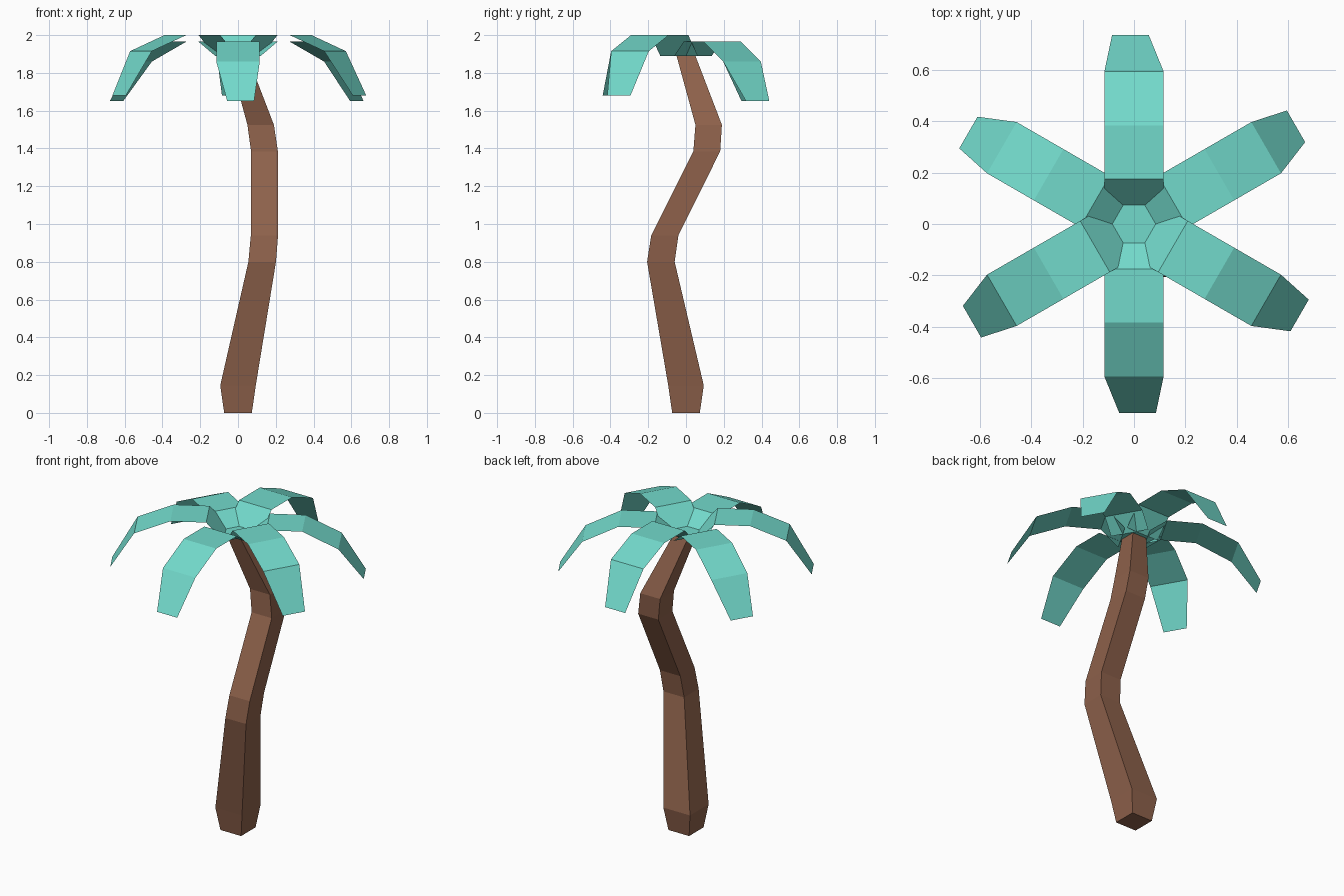
import bpy, math
from mathutils import Matrix

if "Cube" in bpy.data.objects:
    bpy.data.objects.remove(bpy.data.objects["Cube"])


def make_object(name, verts, faces, color):
    mesh = bpy.data.meshes.new(name)
    mesh.from_pydata(verts, [], faces)
    mesh.materials.append(color)
    obj = bpy.data.objects.new(name, mesh)
    bpy.context.collection.objects.link(obj)
    return obj


def material(name, rgb):
    mat = bpy.data.materials.new(name)
    mat.diffuse_color = (*rgb, 1)
    mat.use_nodes = True
    mat.node_tree.nodes["Principled BSDF"].inputs["Base Color"].default_value = mat.diffuse_color
    return mat


bark = material("bark", (0.27, 0.12, 0.07))
green = material("leaf_green", (0.17, 0.70, 0.60))

# Trunk: square rings stacked along a bent path (x, y, z, half width)
path = [(0, 0, 0, .073), (0, 0, .145, .094), (.128, -.133, .8, .073),
        (.14, -.112, .94, .072), (.14, .11, 1.385, .071),
        (.12, .12, 1.525, .07), (0, 0, 1.89, .05)]
verts, faces = [], [(3, 2, 1, 0)]
for x, y, z, h in path:
    verts += [(x - h, y - h, z), (x + h, y - h, z), (x + h, y + h, z), (x - h, y + h, z)]
for i in range(len(path) - 1):
    for k in range(4):
        a, b = 4 * i + k, 4 * i + (k + 1) % 4
        faces.append((a, b, b + 4, a + 4))
top = 4 * (len(path) - 1)
faces.append((top, top + 1, top + 2, top + 3))
make_object("trunk", verts, faces, bark)

# Leaves: six single-sided strips, alternately high and low
half = .115
for n in range(6):
    high = n % 2
    zs = (1.89, 2.0, 2.0, 1.915, 1.68) if high else (1.89, 1.965, 1.965, 1.86, 1.65)
    rot = Matrix.Rotation(math.radians(30 + 60 * n), 3, 'Z')
    verts = []
    for i, (r, z) in enumerate(zip((.073, .175, .383, .593, .735), zs)):
        right, left = (-.057, .085) if i == 4 else (-half, half)
        verts += [rot @ Matrix.Translation((r, s, z)).translation for s in (right, left)]
    faces = [(2 * i, 2 * i + 2, 2 * i + 3, 2 * i + 1) for i in range(4)]
    make_object(f"leaf_{n + 1}", verts, faces, green)

# Crown centre: flat hexagon joining the leaf roots
R = .073 / math.cos(math.pi / 6)
ring = [(R * math.cos(k * math.pi / 3), R * math.sin(k * math.pi / 3), 1.891) for k in range(6)]
make_object("crown_centre", ring, [tuple(range(6))], green)
